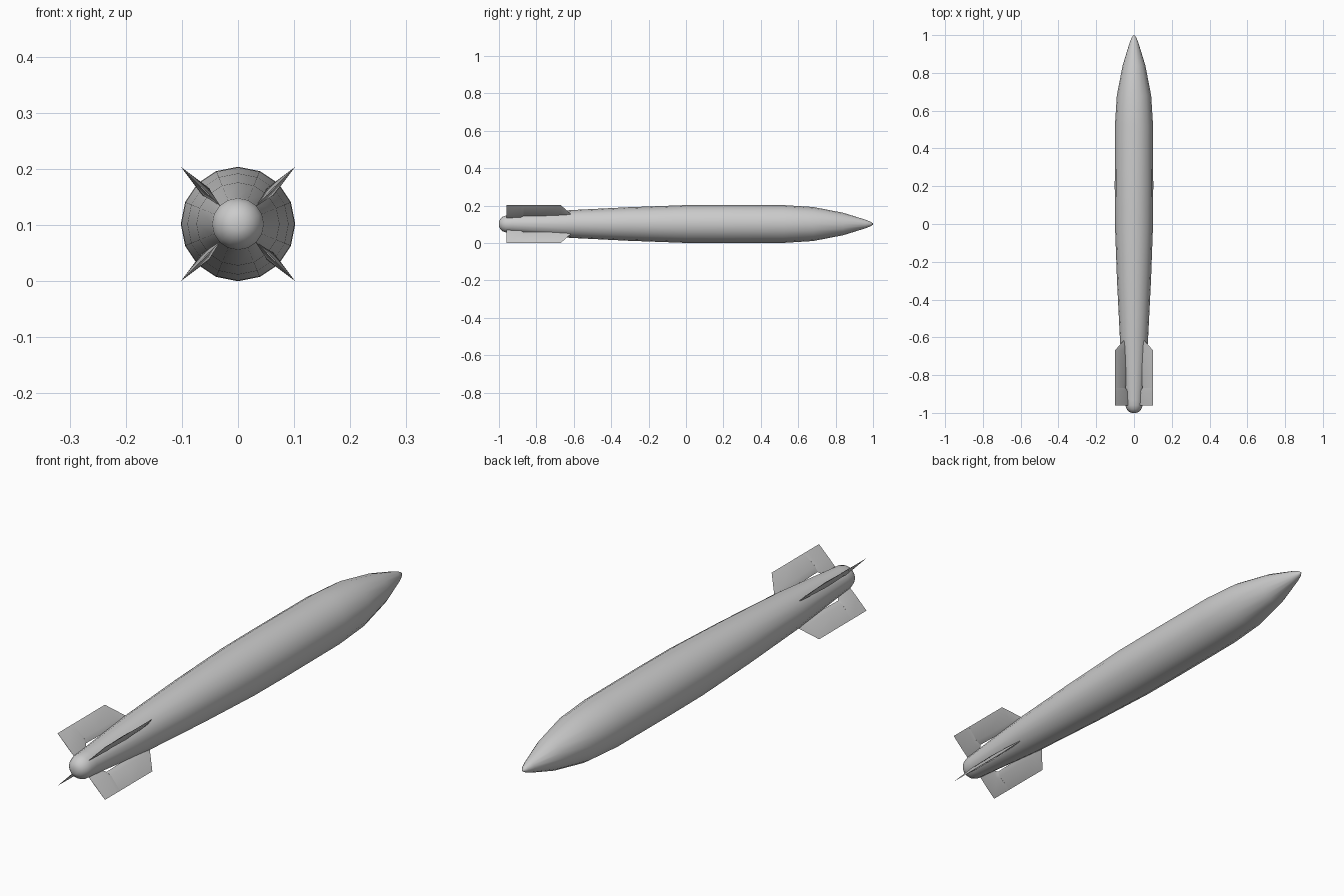
import bpy, math

if "Cube" in bpy.data.objects:
    bpy.data.objects.remove(bpy.data.objects["Cube"])

AXIS_Z = 0.102


def make(name, verts, faces, angle):
    me = bpy.data.meshes.new(name)
    me.from_pydata(verts, [], faces)
    ob = bpy.data.objects.new(name, me)
    bpy.context.collection.objects.link(ob)
    bpy.ops.object.select_all(action='DESELECT')
    ob.select_set(True)
    bpy.context.view_layer.objects.active = ob
    bpy.ops.object.mode_set(mode='EDIT')
    bpy.ops.mesh.select_all(action='SELECT')
    bpy.ops.mesh.remove_doubles(threshold=0.00005)
    bpy.ops.mesh.normals_make_consistent(inside=False)
    bpy.ops.object.mode_set(mode='OBJECT')
    bpy.ops.object.shade_smooth_by_angle(angle=math.radians(angle))
    return ob


# hull: 16-sided lathe along y, given as (y, radius)
SIDES = 16
profile = [(-1, 0.012), (-0.994, 0.026), (-0.98, 0.039), (-0.96, 0.046),
           (-0.93, 0.048), (-0.62, 0.074), (-0.3, 0.09), (0, 0.101),
           (0.2, 0.102), (0.52, 0.101), (0.68, 0.091), (0.84, 0.06),
           (0.96, 0.023), (0.985, 0.013), (1, 0.003)]
verts = [(r * math.sin(a), y, AXIS_Z + r * math.cos(a))
         for y, r in profile
         for a in (2 * math.pi * i / SIDES for i in range(SIDES))]
faces = [(k * SIDES + i, k * SIDES + (i + 1) % SIDES,
          (k + 1) * SIDES + (i + 1) % SIDES, (k + 1) * SIDES + i)
         for k in range(len(profile) - 1) for i in range(SIDES)]
faces += [tuple(range(SIDES)), tuple(range(len(verts) - SIDES, len(verts)))]
make("hull", verts, faces, 60)


# blade with a leaf-shaped section; stations: (y, inner r, ridge r, outer r, half thickness)
def blade(name, stations, angle):
    c, s = math.cos(angle), math.sin(angle)
    verts = []
    for y, inner, ridge, outer, t in stations:
        for r, o in ((inner, 0), (ridge, t), (outer, 0), (ridge, -t)):
            verts.append((r * c - o * s, y, AXIS_Z + r * s + o * c))
    faces = [(k * 4 + i, k * 4 + (i + 1) % 4, k * 4 + 4 + (i + 1) % 4, k * 4 + 4 + i)
             for k in range(len(stations) - 1) for i in range(4)]
    n = len(verts)
    faces += [(0, 1, 2, 3), (n - 4, n - 3, n - 2, n - 1)]
    make(name, verts, faces, 50)


fixed_fin = [(-0.615, 0.062, 0.068, 0.074, 0.0005), (-0.67, 0.058, 0.08, 0.144, 0.005),
             (-0.78, 0.06, 0.08, 0.144, 0.009), (-0.868, 0.062, 0.082, 0.144, 0.007)]
rudder = [(-0.868, 0.062, 0.085, 0.144, 0.007), (-0.885, 0.046, 0.08, 0.144, 0.008),
          (-0.96, 0.042, 0.08, 0.144, 0.0008)]

# four fins and rudders on the diagonals
for i in range(4):
    a = math.pi / 4 + i * math.pi / 2
    blade(f"fin_{i + 1}", fixed_fin, a)
    blade(f"rudder_{i + 1}", rudder, a)
